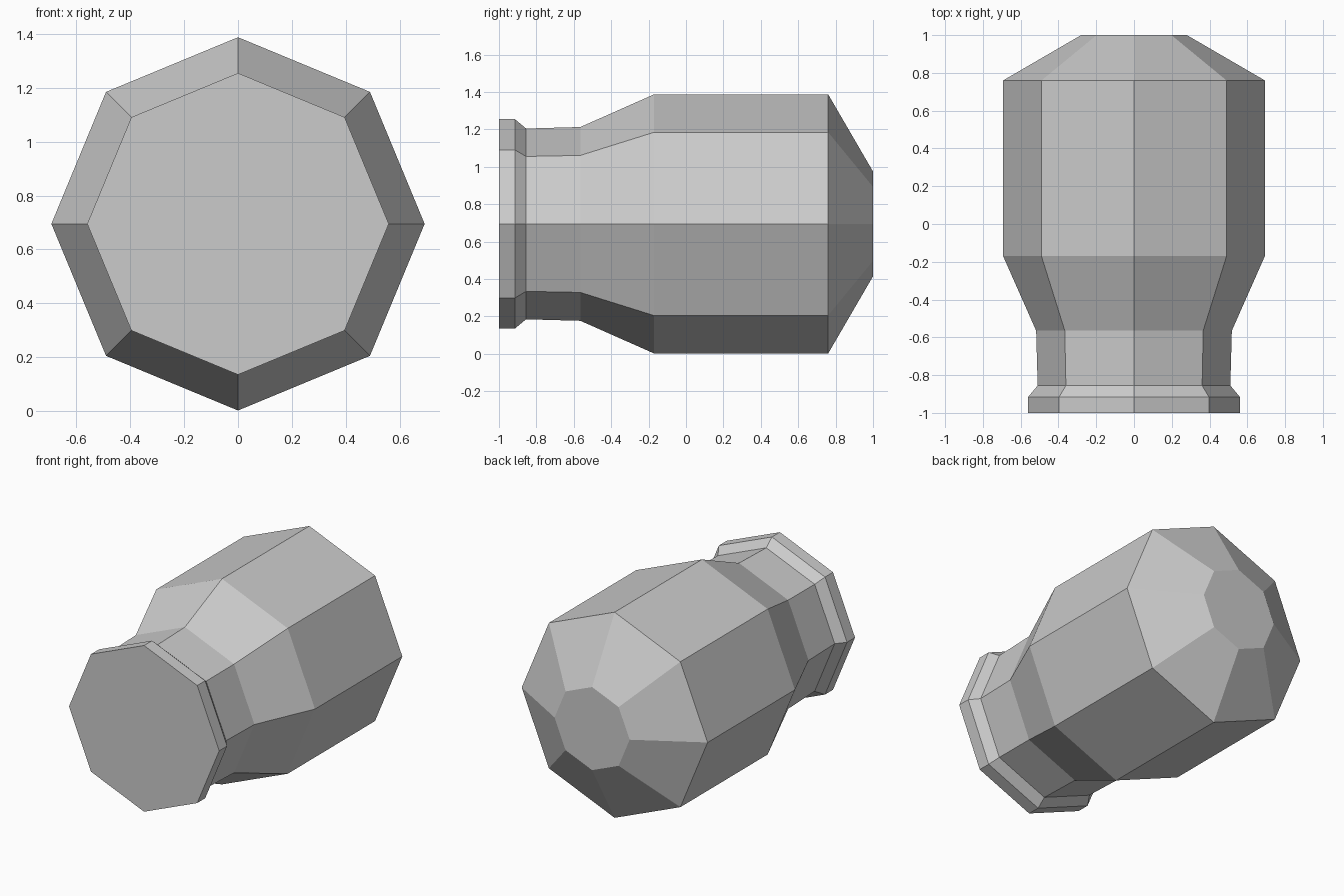
import bpy, bmesh
from math import cos, sin, tau

cube = bpy.data.objects.get("Cube")
if cube:
    bpy.data.objects.remove(cube, do_unlink=True)

SIDES = 8
AXIS_Z = 0.695

grey = bpy.data.materials.new("plain grey")
grey.use_nodes = True
colour = (0.6, 0.6, 0.6, 1.0)
grey.diffuse_color = colour
grey.node_tree.nodes["Principled BSDF"].inputs["Base Color"].default_value = colour

# Profile along the lying axis: (y, radius)
PROFILE = [
    (-1.0, 0.56), (-0.915, 0.56),    # rim band
    (-0.855, 0.51), (-0.565, 0.518), # neck
    (-0.17, 0.693), (0.76, 0.693),   # shoulder and body
    (1.0, 0.28),                     # tapered base
]


def lathe(name, profile):
    """Octagonal rings joined by flat faces, closed at both ends."""
    bm = bmesh.new()
    rings = []
    for y, r in profile:
        rings.append([bm.verts.new((r * cos(tau * i / SIDES), y,
                                    AXIS_Z + r * sin(tau * i / SIDES)))
                      for i in range(SIDES)])
    for a, b in zip(rings, rings[1:]):
        for i in range(SIDES):
            j = (i + 1) % SIDES
            bm.faces.new((a[i], a[j], b[j], b[i]))
    bm.faces.new(rings[0])
    bm.faces.new(rings[-1])
    bmesh.ops.recalc_face_normals(bm, faces=bm.faces[:])
    mesh = bpy.data.meshes.new(name)
    bm.to_mesh(mesh)
    bm.free()
    mesh.materials.append(grey)
    obj = bpy.data.objects.new(name, mesh)
    bpy.context.collection.objects.link(obj)
    return obj


lathe("jar_body", PROFILE)
